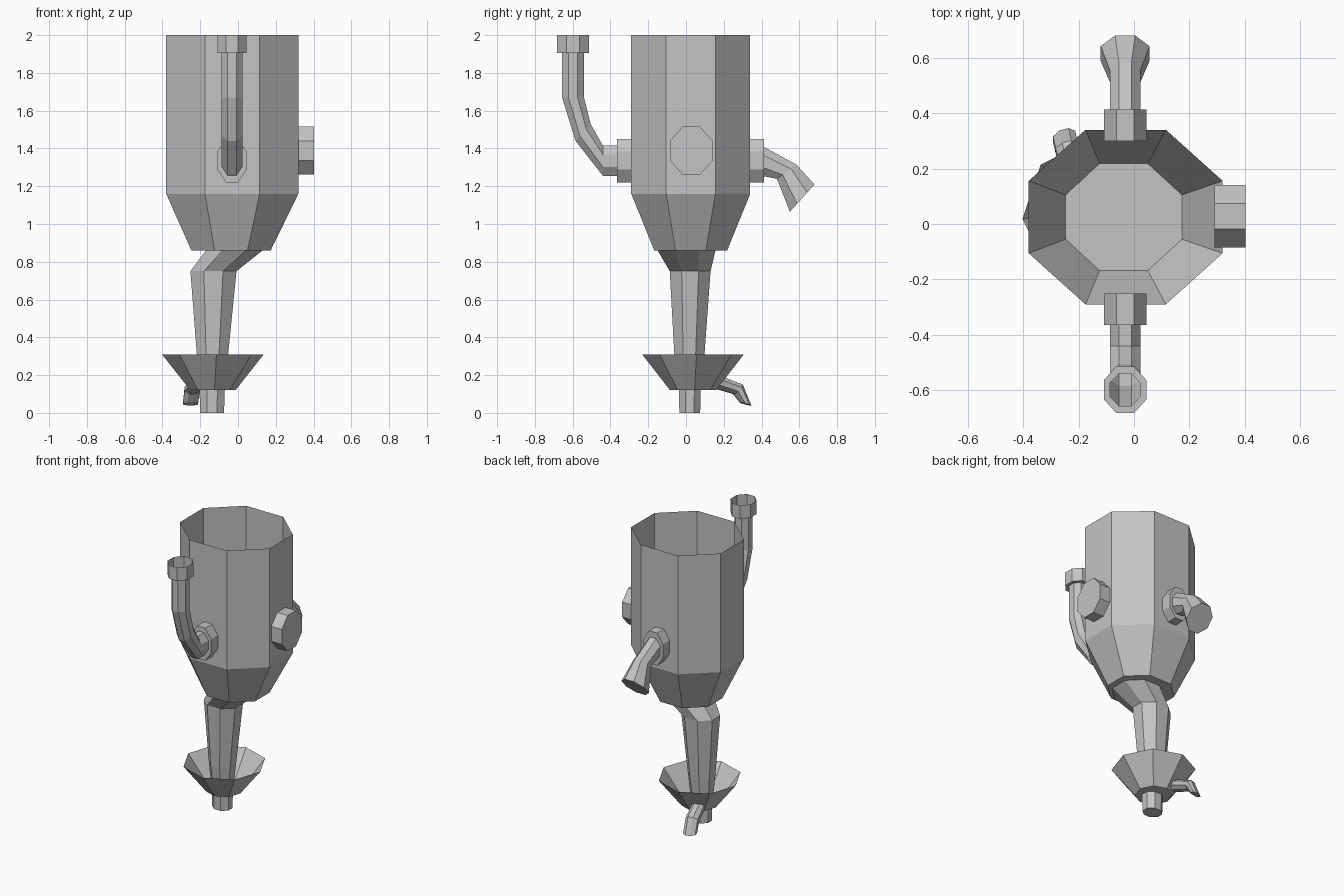
import bpy, bmesh
from math import cos, sin, pi, radians
from mathutils import Vector

cube = bpy.data.objects.get("Cube")
if cube:
    bpy.data.objects.remove(cube)

grey = bpy.data.materials.new("plain_grey")
grey.use_nodes = True
COLOUR = (0.55, 0.55, 0.55, 1)
grey.diffuse_color = COLOUR
grey.node_tree.nodes["Principled BSDF"].inputs["Base Color"].default_value = COLOUR

MID_X = -0.032


def ring(centre, u, v, flat=True, turn=0.0):
    """Eight-sided ring; u and v are the half-width vectors."""
    c, u, v = Vector(centre), Vector(u), Vector(v)
    start = pi / 8 if flat else turn
    size = 1 / cos(pi / 8) if flat else 1
    return [c + size * (u * cos(start + k * pi / 4) + v * sin(start + k * pi / 4))
            for k in range(8)]


def level(x, y, z, hx, hy, **kw):
    """Horizontal ring."""
    return ring((x, y, z), (hx, 0, 0), (0, hy, 0), **kw)


def bend(y, z, hx, hp, angle):
    """Ring of a pipe in the central plane; angle is its width direction."""
    a = radians(angle)
    return ring((MID_X, y, z), (hx, 0, 0), (0, hp * cos(a), hp * sin(a)))


def loft(name, rings, cap_start=False, cap_end=False):
    bm = bmesh.new()
    loops = [[bm.verts.new(p) for p in r] for r in rings]
    for a, b in zip(loops, loops[1:]):
        for k in range(8):
            j = (k + 1) % 8
            bm.faces.new((a[k], a[j], b[j], b[k]))
    if cap_start:
        bm.faces.new(loops[0])
    if cap_end:
        bm.faces.new(loops[-1])
    bmesh.ops.recalc_face_normals(bm, faces=bm.faces)
    # Open shells face away from their own centre
    mid = sum((v.co for v in bm.verts), Vector()) / len(bm.verts)
    if sum(f.normal.dot(f.calc_center_median() - mid) * f.calc_area() for f in bm.faces) < 0:
        bmesh.ops.reverse_faces(bm, faces=bm.faces)
    mesh = bpy.data.meshes.new(name)
    bm.to_mesh(mesh)
    bm.free()
    mesh.materials.append(grey)
    obj = bpy.data.objects.new(name, mesh)
    bpy.context.collection.objects.link(obj)
    return obj


# Open tank with tapered bottom
loft("tank", [level(-0.037, 0.025, 0.86, 0.21, 0.193),
              level(-0.03, 0.025, 1.16, 0.35, 0.315),
              level(-0.03, 0.025, 2.0, 0.35, 0.315)], cap_start=True)

# Cranked leg running down through the bowl
loft("leg", [level(-0.02, 0.003, 0.86, 0.15, 0.153),
             level(-0.13, 0.022, 0.75, 0.122, 0.108),
             level(-0.135, 0.018, 0.31, 0.083, 0.08),
             level(-0.137, 0.02, 0.12, 0.067, 0.058),
             level(-0.137, 0.02, 0.0, 0.063, 0.055)], cap_end=True)

# Open funnel bowl round the leg
loft("bowl", [level(-0.133, 0.037, 0.12, 0.12, 0.122, flat=False, turn=0.07),
              level(-0.133, 0.037, 0.31, 0.27, 0.27, flat=False, turn=0.07)],
     cap_start=True)

# Small drain spout of the bowl
side = (0.04, 0.01, 0)
loft("drain_spout", [ring((-0.2, 0.13, 0.175), side, (0, 0.01, 0.035)),
                     ring((-0.243, 0.275, 0.125), side, (0, 0.022, 0.025)),
                     ring((-0.252, 0.315, 0.047), side, (0, 0.027, -0.008))],
     cap_end=True)

# Collars at front and back
for name, y0, y1 in (("front_collar", -0.25, -0.365), ("back_collar", 0.3, 0.413)):
    loft(name, [bend(y, 1.335, 0.077, 0.115, 90) for y in (y0, y1)], True, True)

# Capped port on the left
loft("left_port", [ring((x, 0.028, 1.388), (0, 0.112, 0), (0, 0, 0.127))
                   for x in (0.29, 0.402)], True, True)

# Rising front pipe with open cup end
loft("front_pipe", [bend(-0.36, 1.335, 0.055, 0.08, 90),
                    bend(-0.44, 1.335, 0.055, 0.08, 90),
                    bend(-0.545, 1.485, 0.055, 0.06, 48),
                    bend(-0.598, 1.67, 0.055, 0.058, 0),
                    bend(-0.598, 1.905, 0.055, 0.058, 0),
                    bend(-0.598, 1.905, 0.077, 0.084, 0),
                    bend(-0.598, 2.0, 0.077, 0.084, 0)])

# Drooping back spout, flared at the end
loft("back_spout", [bend(0.4, 1.335, 0.055, 0.08, 90),
                    bend(0.533, 1.277, 0.055, 0.064, 36),
                    bend(0.615, 1.137, 0.088, 0.097, 48)], cap_end=True)
